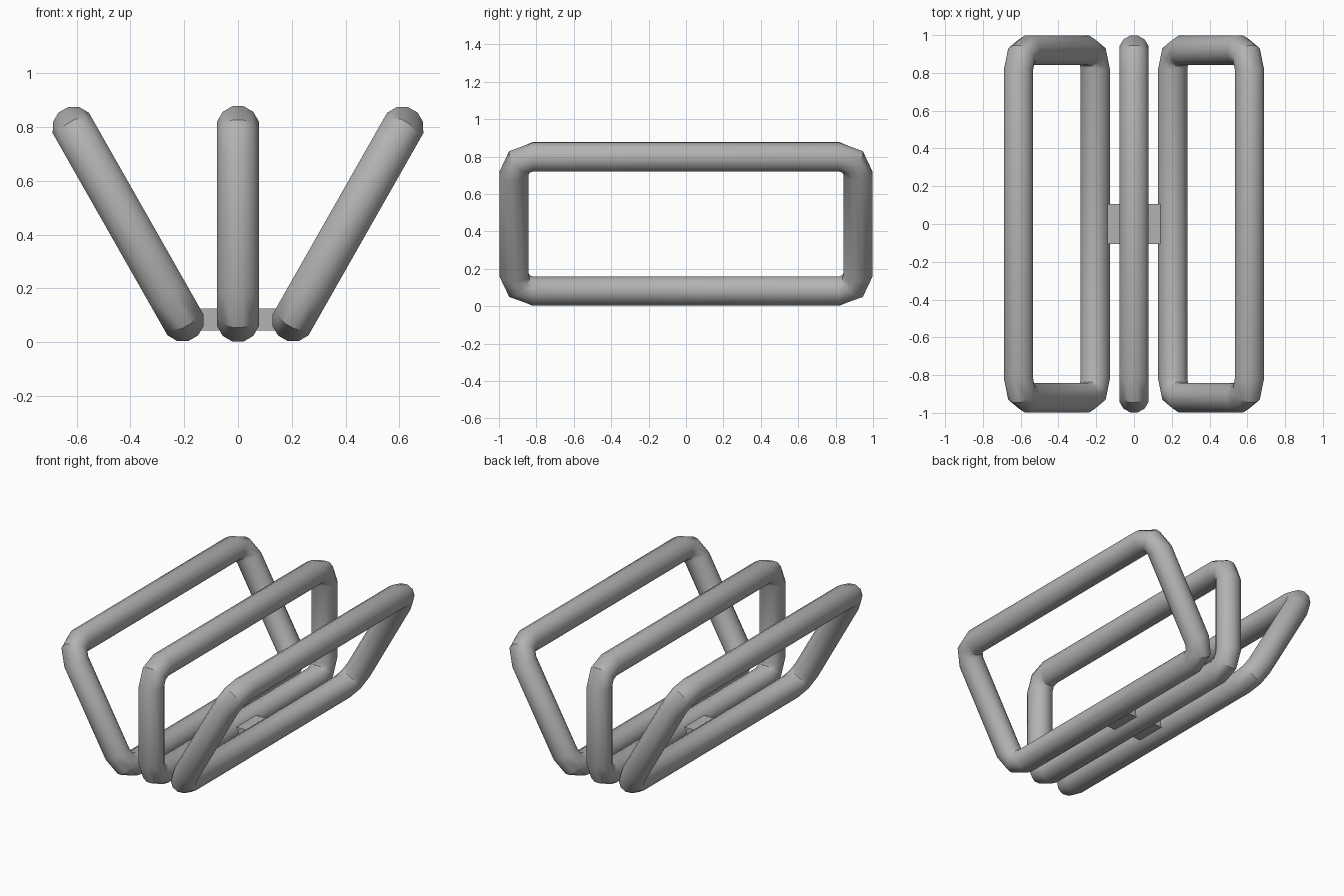
import bpy, bmesh, math
from math import sin, cos, pi
from mathutils import Vector, Matrix

if "Cube" in bpy.data.objects:
    bpy.data.objects.remove(bpy.data.objects["Cube"])

SIDES = 12       # facets around the tube
TUBE = 0.08      # tube radius
BEND = 0.10      # bend radius along the tube centre
HALF_LENGTH = 0.92

grey = bpy.data.materials.new("plain_grey")
grey.use_nodes = True
colour = (0.45, 0.45, 0.45, 1)
grey.diffuse_color = colour
grey.node_tree.nodes["Principled BSDF"].inputs["Base Color"].default_value = colour


def add_object(name, bm):
    bmesh.ops.recalc_face_normals(bm, faces=bm.faces)
    mesh = bpy.data.meshes.new(name)
    bm.to_mesh(mesh)
    bm.free()
    mesh.materials.append(grey)
    obj = bpy.data.objects.new(name, mesh)
    bpy.context.collection.objects.link(obj)
    return obj


def tube_frame(name, height, tilt, base):
    """Closed rectangular tube loop in the YZ plane, leaned about its bottom bar."""
    bm = bmesh.new()
    rings = []
    centres = [(HALF_LENGTH - BEND, height - BEND), (BEND - HALF_LENGTH, height - BEND),
               (BEND - HALF_LENGTH, BEND), (HALF_LENGTH - BEND, BEND)]
    for corner, (cy, cz) in enumerate(centres):
        for step in range(3):
            a = corner * pi / 2 + step * pi / 4
            out = Vector((0, cos(a), sin(a)))
            mid = Vector((0, cy, cz)) + out * BEND
            ring = []
            for i in range(SIDES):
                t = (i + 0.5) * 2 * pi / SIDES
                ring.append(bm.verts.new(mid + out * TUBE * cos(t) + Vector((TUBE * sin(t), 0, 0))))
            rings.append(ring)
    for k, ring in enumerate(rings):
        following = rings[(k + 1) % len(rings)]
        for i in range(SIDES):
            j = (i + 1) % SIDES
            bm.faces.new((ring[i], ring[j], following[j], following[i]))
    bm.transform(Matrix.Translation(base) @ Matrix.Rotation(tilt, 4, 'Y'))
    obj = add_object(name, bm)
    bpy.ops.object.select_all(action='DESELECT')
    obj.select_set(True)
    bpy.context.view_layer.objects.active = obj
    bpy.ops.object.shade_smooth_by_angle(angle=math.radians(35))


# Upright middle loop and two loops leaning outwards
tube_frame("middle_frame", 0.72, 0, (0, 0, 0.08))
for side, name in ((1, "left_frame"), (-1, "right_frame")):
    tube_frame(name, 0.822, side * math.radians(29.6), (side * 0.205, 0, 0.082))

# Flat block joining the three bottom bars
bm = bmesh.new()
bmesh.ops.create_cube(bm, size=1)
bm.transform(Matrix.Translation((0, 0, 0.084)) @ Matrix.Diagonal((0.38, 0.21, 0.082, 1)))
add_object("connector_block", bm)
